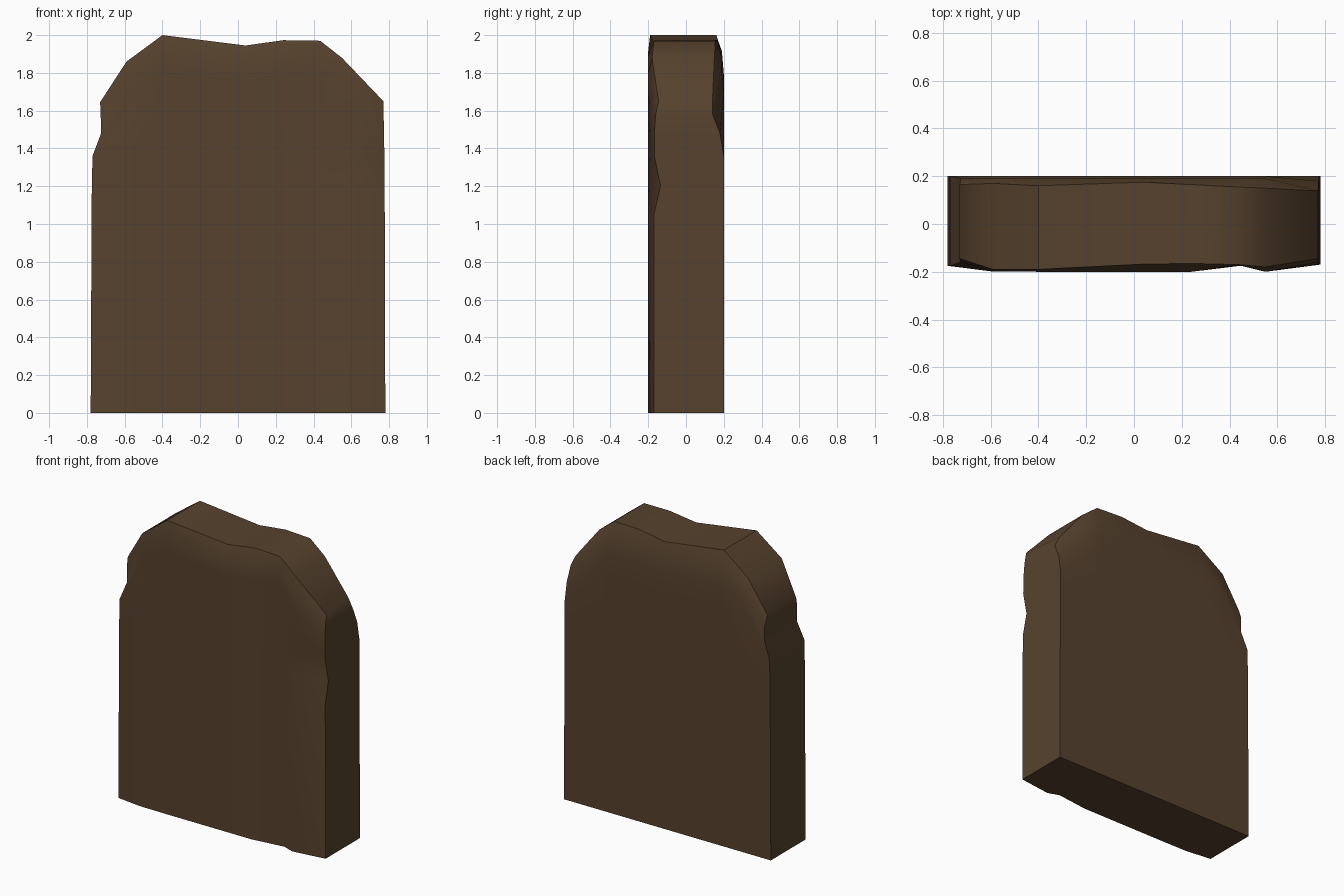
import bpy, bmesh, math

if "Cube" in bpy.data.objects:
    bpy.data.objects.remove(bpy.data.objects["Cube"])

# Outline: one column per top point (bottom x, top x, top z)
COLS = [(-0.78, -0.73, 1.645), (-0.6, -0.59, 1.86), (-0.4, -0.4, 2.0), (0.04, 0.04, 1.945),
        (0.24, 0.24, 1.973), (0.47, 0.435, 1.97), (0.55, 0.55, 1.88), (0.78, 0.77, 1.65)]
# Rows: edge height, left edge x, right edge x, front y at right edge, back y at right edge
ROWS = [(0.0, -0.78, 0.78, -0.17, 0.2), (1.05, -0.775, 0.777, -0.17, 0.2),
        (1.2, -0.774, 0.776, -0.135, 0.2), (1.36, -0.77, 0.775, -0.168, 0.2),
        (1.48, -0.725, 0.773, -0.168, 0.18), (1.58, -0.727, 0.771, -0.16, 0.14),
        (1.65, -0.73, 0.77, -0.145, 0.14)]
FRONT = [-0.175, -0.198, -0.2, -0.2, -0.2, -0.172, -0.2, -0.17]
FRONT_TOP = [-0.145, -0.19, -0.19, -0.168, -0.165, -0.17, -0.18, -0.145]
BACK_TOP = [0.165, 0.17, 0.16, 0.175, 0.165, 0.155, 0.15, 0.14]
LAST, TOP = len(COLS) - 1, len(ROWS) - 1


def point(r, c, back):
    zr, left, right, fy, by = ROWS[r]
    x0, x1, zt = COLS[c]
    t = zr / 1.65
    edge = c in (0, LAST)
    # inner columns stretch up to the top outline
    z = zr if edge and r < TOP else zt * t
    x = left if c == 0 else right if c == LAST else x0 + (x1 - x0) * t
    if back:
        y = BACK_TOP[c] if r == TOP else 0.2
        if c == LAST:
            y = by
            x -= 0.035 if r == TOP else 0
        elif r == TOP - 1:
            y = 0.19
        if c == 0 and r in (4, 5):
            y = 0.19
    else:
        y = FRONT_TOP[c] if r == TOP else FRONT[c]
        if c == LAST:
            y = fy
        elif c == 0 and r in (4, 5):
            y = -0.16
    return x, y, z


bm = bmesh.new()
grids = [[[bm.verts.new(point(r, c, b)) for c in range(LAST + 1)]
          for r in range(TOP + 1)] for b in (0, 1)]
# front and back faces
for g in grids:
    for r in range(TOP):
        for c in range(LAST):
            bm.faces.new((g[r][c], g[r][c + 1], g[r + 1][c + 1], g[r + 1][c]))


# rim band joining front to back
def rim(g):
    return ([g[r][0] for r in range(TOP)] + list(g[TOP])
            + [g[r][LAST] for r in range(TOP - 1, -1, -1)])


f, b = rim(grids[0]), rim(grids[1])
for i in range(len(f) - 1):
    bm.faces.new((f[i], f[i + 1], b[i + 1], b[i]))
# base
bm.faces.new(list(grids[0][0]) + list(reversed(grids[1][0])))
bmesh.ops.recalc_face_normals(bm, faces=bm.faces)

mesh = bpy.data.meshes.new("worn_slab")
bm.to_mesh(mesh)
bm.free()
slab = bpy.data.objects.new("worn_slab", mesh)
bpy.context.collection.objects.link(slab)
mat = bpy.data.materials.new("dark brown stone")
mat.diffuse_color = (0.095, 0.055, 0.027, 1)
mat.use_nodes = True
mat.node_tree.nodes["Principled BSDF"].inputs["Base Color"].default_value = mat.diffuse_color
mesh.materials.append(mat)
bpy.context.view_layer.objects.active = slab
slab.select_set(True)
bpy.ops.object.shade_smooth_by_angle(angle=math.radians(40))
